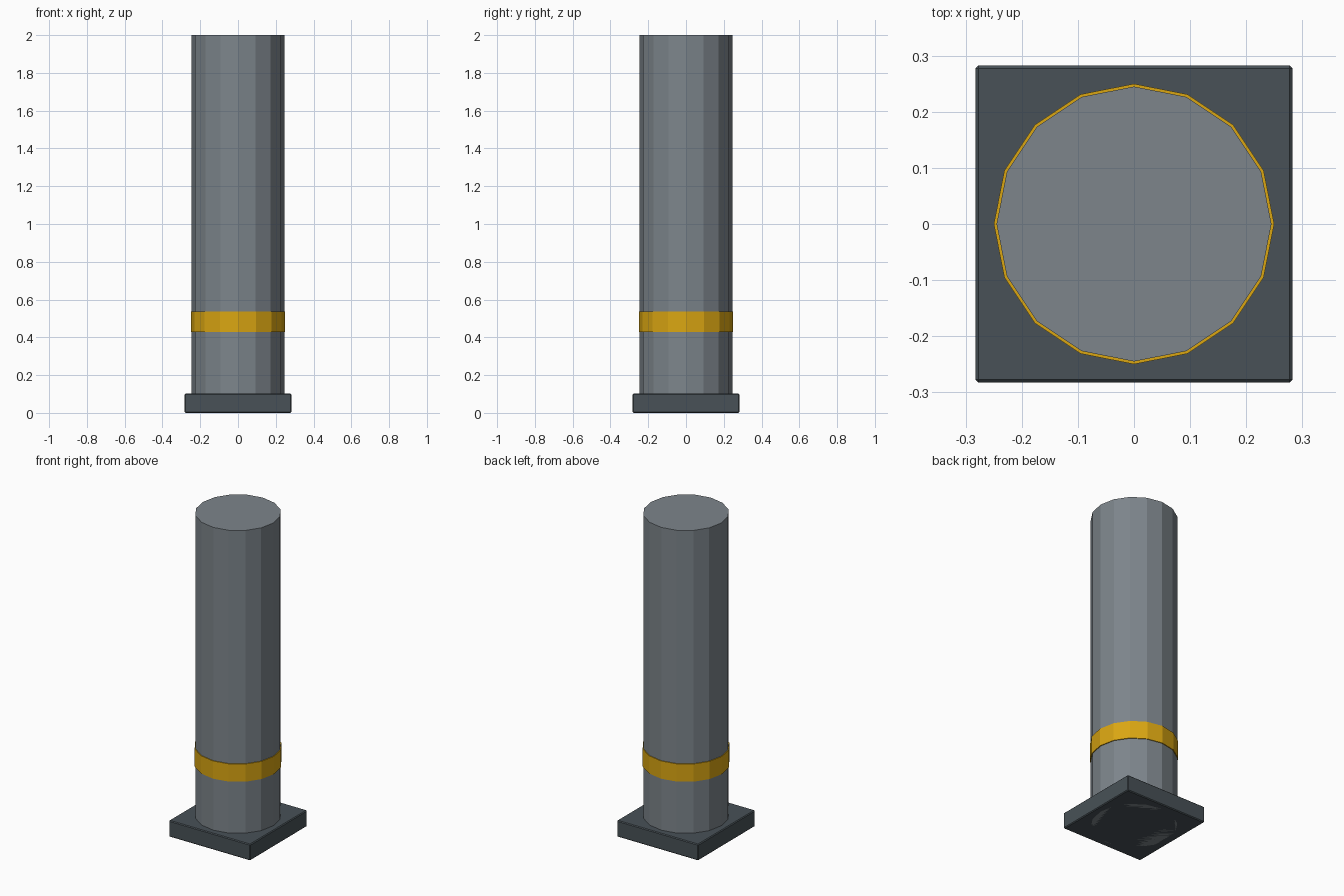
import bpy

if "Cube" in bpy.data.objects:
    bpy.data.objects.remove(bpy.data.objects["Cube"])


def material(name, rgb):
    m = bpy.data.materials.new(name)
    m.diffuse_color = (*rgb, 1)
    m.use_nodes = True
    m.node_tree.nodes["Principled BSDF"].inputs["Base Color"].default_value = m.diffuse_color
    return m


steel = material("grey_steel", (0.205, 0.235, 0.26))
dark = material("dark_slate", (0.065, 0.083, 0.095))
yellow = material("warning_yellow", (0.70, 0.38, 0.006))


def cylinder(name, radius, z0, z1, mat):
    # 16-sided flat-faced cylinder with a corner on the x axis
    bpy.ops.mesh.primitive_cylinder_add(vertices=16, radius=radius, depth=z1 - z0,
                                        location=(0, 0, (z0 + z1) / 2))
    ob = bpy.context.object
    ob.name = name
    ob.data.materials.append(mat)
    return ob


# Main shaft and painted band
cylinder("column_shaft", 0.245, 0, 2, steel)
cylinder("yellow_band", 0.25, 0.427, 0.538, yellow)

# Square foot plate with slightly bevelled edges
bpy.ops.mesh.primitive_cube_add(size=1, location=(0, 0, 0.051))
base = bpy.context.object
base.name = "base_plate"
base.scale = (0.565, 0.565, 0.102)
bpy.ops.object.transform_apply(location=False, rotation=False, scale=True)
base.data.materials.append(dark)
bevel = base.modifiers.new("edge_bevel", 'BEVEL')
bevel.width = 0.005
bevel.segments = 1
